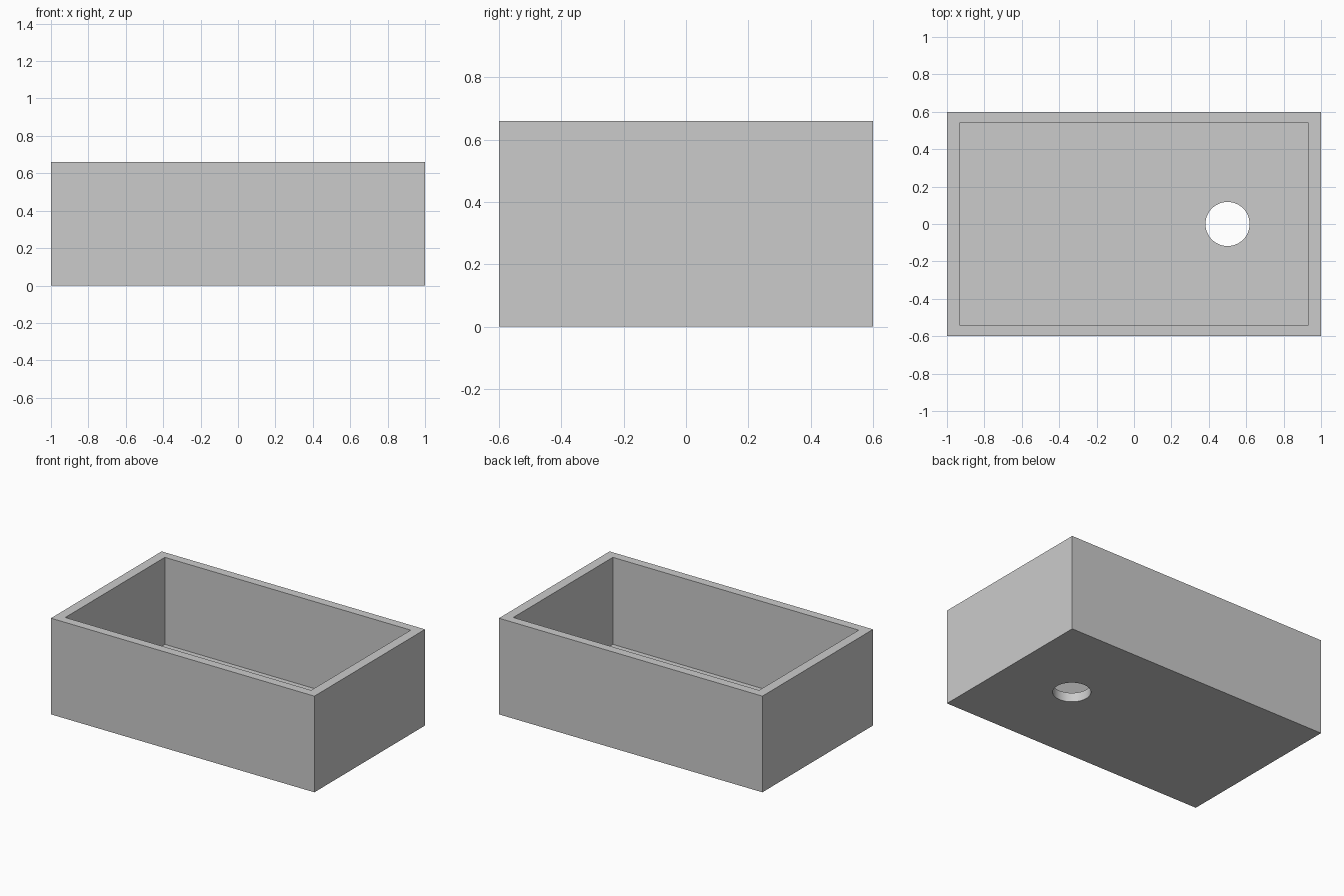
import bpy

if "Cube" in bpy.data.objects:
    bpy.data.objects.remove(bpy.data.objects["Cube"])


def box(name, x, y, z0, z1):
    bpy.ops.mesh.primitive_cube_add(size=1, location=(0, 0, (z0 + z1) / 2))
    o = bpy.context.object
    o.name = name
    o.scale = (x, y, z1 - z0)
    bpy.ops.object.transform_apply(location=True, rotation=False, scale=True)
    return o


# Outer block of the basin
basin = box("basin", 2.0, 1.2, 0.0, 0.66)

# Cutters: inner cavity and drain hole
cavity = box("cavity_cutter", 1.867, 1.08, 0.063, 0.9)
bpy.ops.mesh.primitive_cylinder_add(vertices=48, radius=0.118, depth=0.4, location=(0.5, 0, 0))
drain = bpy.context.object
drain.name = "drain_cutter"

# Cut both, then discard the cutters
bpy.context.view_layer.objects.active = basin
for cutter in (cavity, drain):
    m = basin.modifiers.new(cutter.name, 'BOOLEAN')
    m.operation = 'DIFFERENCE'
    m.solver = 'EXACT'
    m.object = cutter
    bpy.ops.object.modifier_apply(modifier=m.name)
    bpy.data.objects.remove(cutter, do_unlink=True)

# Smooth drain wall, sharp box edges
bpy.ops.object.select_all(action='DESELECT')
basin.select_set(True)
bpy.ops.object.shade_smooth_by_angle()
